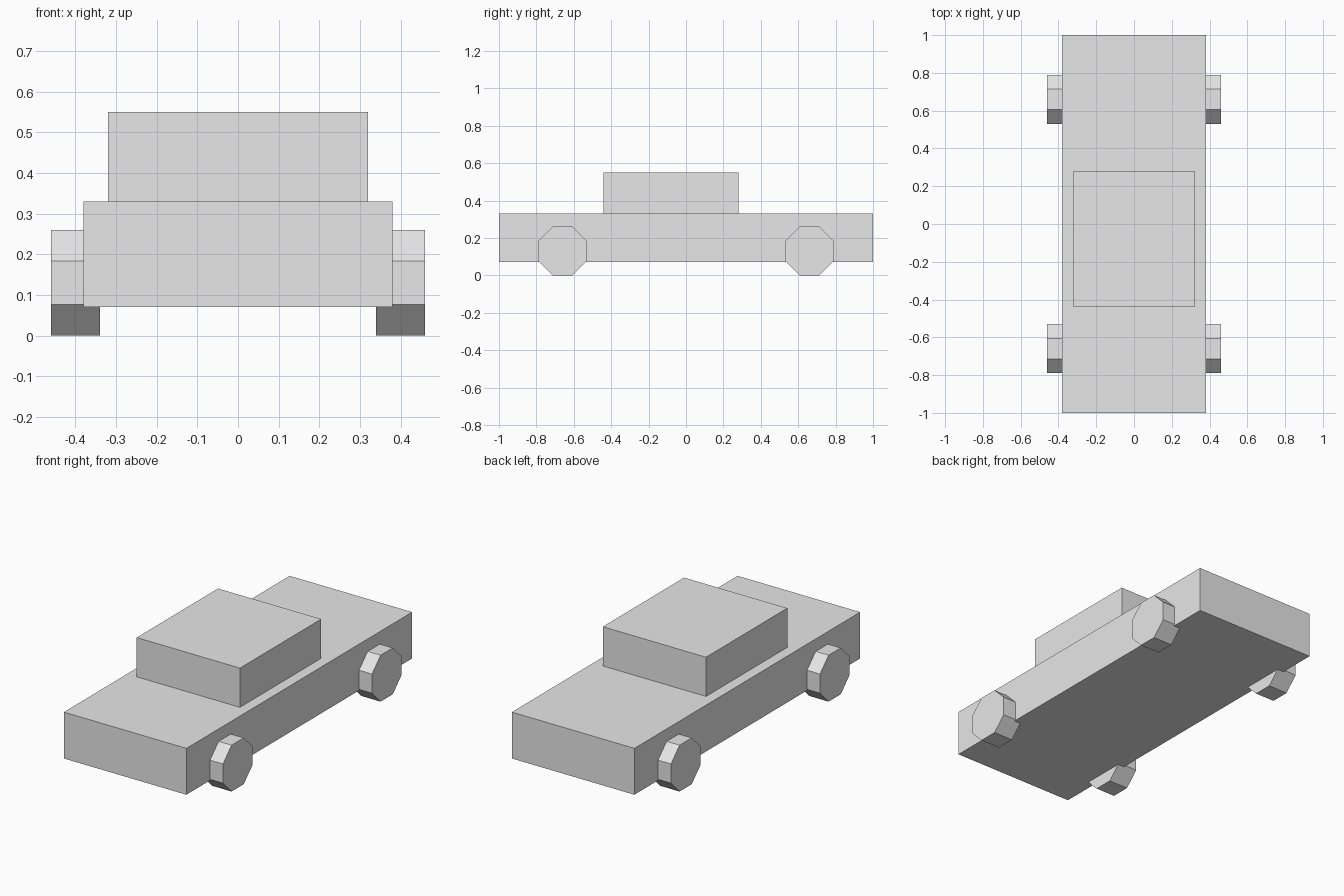
import bpy
import math

cube = bpy.data.objects.get("Cube")
if cube:
    bpy.data.objects.remove(cube, do_unlink=True)

grey = bpy.data.materials.new("light_grey")
grey.use_nodes = True
grey.diffuse_color = (0.8, 0.8, 0.8, 1)
grey.node_tree.nodes["Principled BSDF"].inputs["Base Color"].default_value = (0.8, 0.8, 0.8, 1)


def finish(name):
    obj = bpy.context.object
    obj.name = name
    obj.data.materials.append(grey)
    bpy.ops.object.transform_apply(location=False, rotation=True, scale=True)
    return obj


def box(name, center, size):
    bpy.ops.mesh.primitive_cube_add(size=1, location=center)
    bpy.context.object.scale = size
    return finish(name)


# Eight-sided wheel with a flat side on the ground
def wheel(name, x, y):
    apothem = 0.13
    bpy.ops.mesh.primitive_cylinder_add(
        vertices=8, radius=apothem / math.cos(math.pi / 8), depth=0.12,
        end_fill_type='NGON', location=(x, y, apothem))
    obj = bpy.context.object
    # Turn half a segment so flats, not corners, point up and down
    for v in obj.data.vertices:
        px, py, pz = v.co
        c, s = math.cos(math.pi / 8), math.sin(math.pi / 8)
        v.co = (pz, px * c - py * s, px * s + py * c)
    return finish(name)


# Body and cabin
box("body", (0, 0, 0.2), (0.76, 2, 0.26))
box("cabin", (0, -0.08, 0.44), (0.64, 0.72, 0.22))

# Four wheels
for end, y in (("front", -0.66), ("rear", 0.66)):
    for side, x in (("left", 0.4), ("right", -0.4)):
        wheel(f"{end}_{side}_wheel", x, y)
